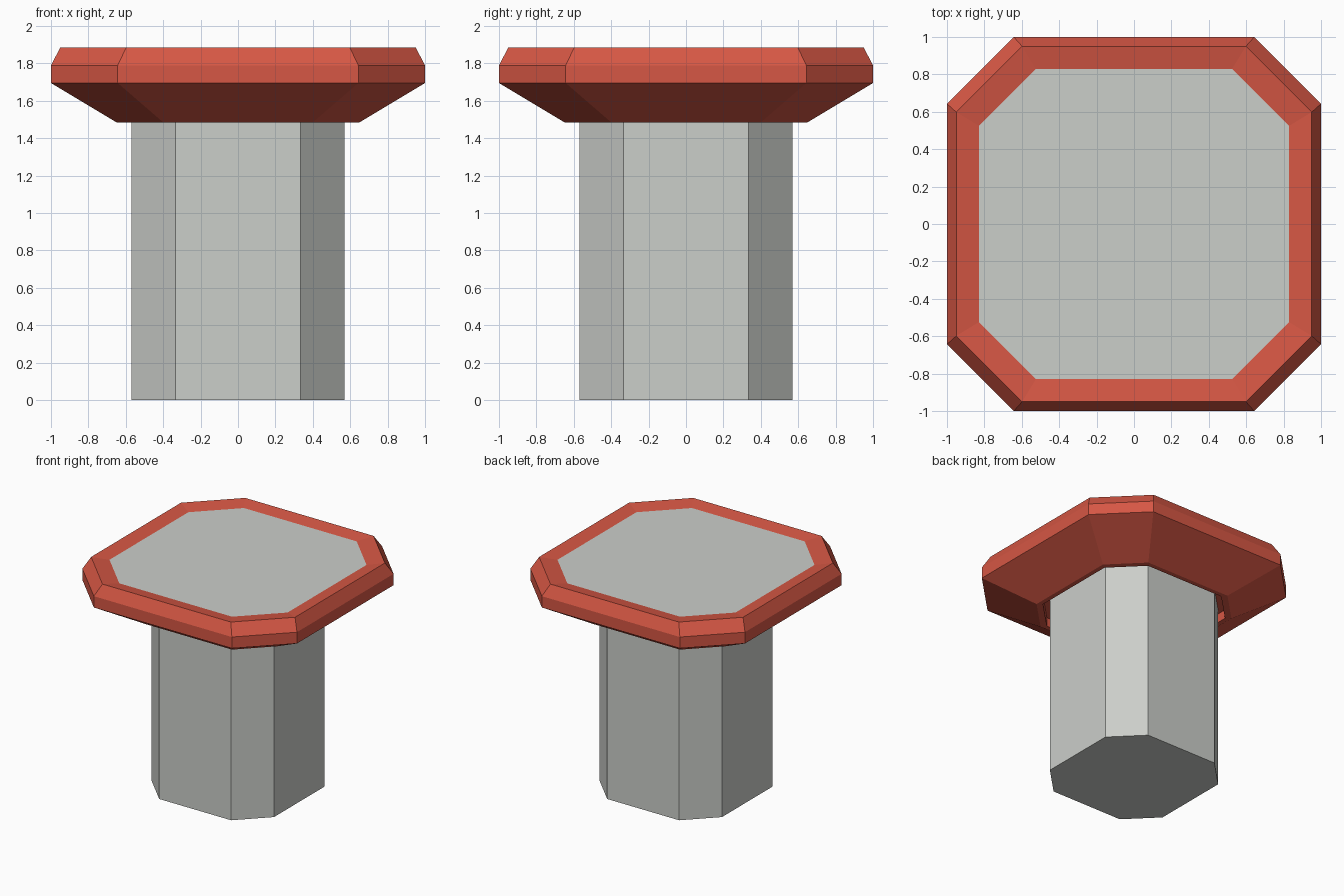
import bpy
import bmesh

cube = bpy.data.objects.get("Cube")
if cube:
    bpy.data.objects.remove(cube, do_unlink=True)


def make_material(name, rgb):
    mat = bpy.data.materials.new(name)
    mat.use_nodes = True
    color = (*rgb, 1.0)
    mat.diffuse_color = color
    mat.node_tree.nodes["Principled BSDF"].inputs["Base Color"].default_value = color
    return mat


red = make_material("warm red", (0.67, 0.095, 0.058))
grey = make_material("light grey", (0.60, 0.62, 0.59))


def octagon(half, flat):
    """Square outline with cut corners, counter-clockwise."""
    points = []
    x, y, u, v = half, -flat, half, flat
    for _ in range(4):
        points += [(x, y), (u, v)]
        x, y, u, v = -y, x, -v, u
    return points


def loft(name, sections, materials, cap_material=0):
    """Stack octagons given as (half width, flat half length, height)."""
    bm = bmesh.new()
    rings = [[bm.verts.new((x, y, z)) for x, y in octagon(half, flat)]
             for half, flat, z in sections]
    for low, high in zip(rings, rings[1:]):
        for i in range(8):
            j = (i + 1) % 8
            bm.faces.new((low[i], low[j], high[j], high[i]))
    bm.faces.new(rings[0][::-1])
    top = bm.faces.new(rings[-1])
    top.material_index = cap_material
    mesh = bpy.data.meshes.new(name)
    bm.to_mesh(mesh)
    bm.free()
    for mat in materials:
        mesh.materials.append(mat)
    obj = bpy.data.objects.new(name, mesh)
    bpy.context.collection.objects.link(obj)
    return obj


# Straight eight-sided column, running up into the hollow of the slab
loft("column", [(0.57, 0.335, 0), (0.57, 0.335, 1.6)], [grey])

# Flared slab: hollow underside, lip, flare, rim, bevel and sunken grey top
loft("top_slab", [
    (0.61, 0.37, 1.56),
    (0.61, 0.37, 1.485),
    (0.65, 0.40, 1.485),
    (1.0, 0.643, 1.695),
    (1.0, 0.643, 1.79),
    (0.95, 0.598, 1.885),
    (0.83, 0.525, 1.865),
], [red, grey], cap_material=1)
